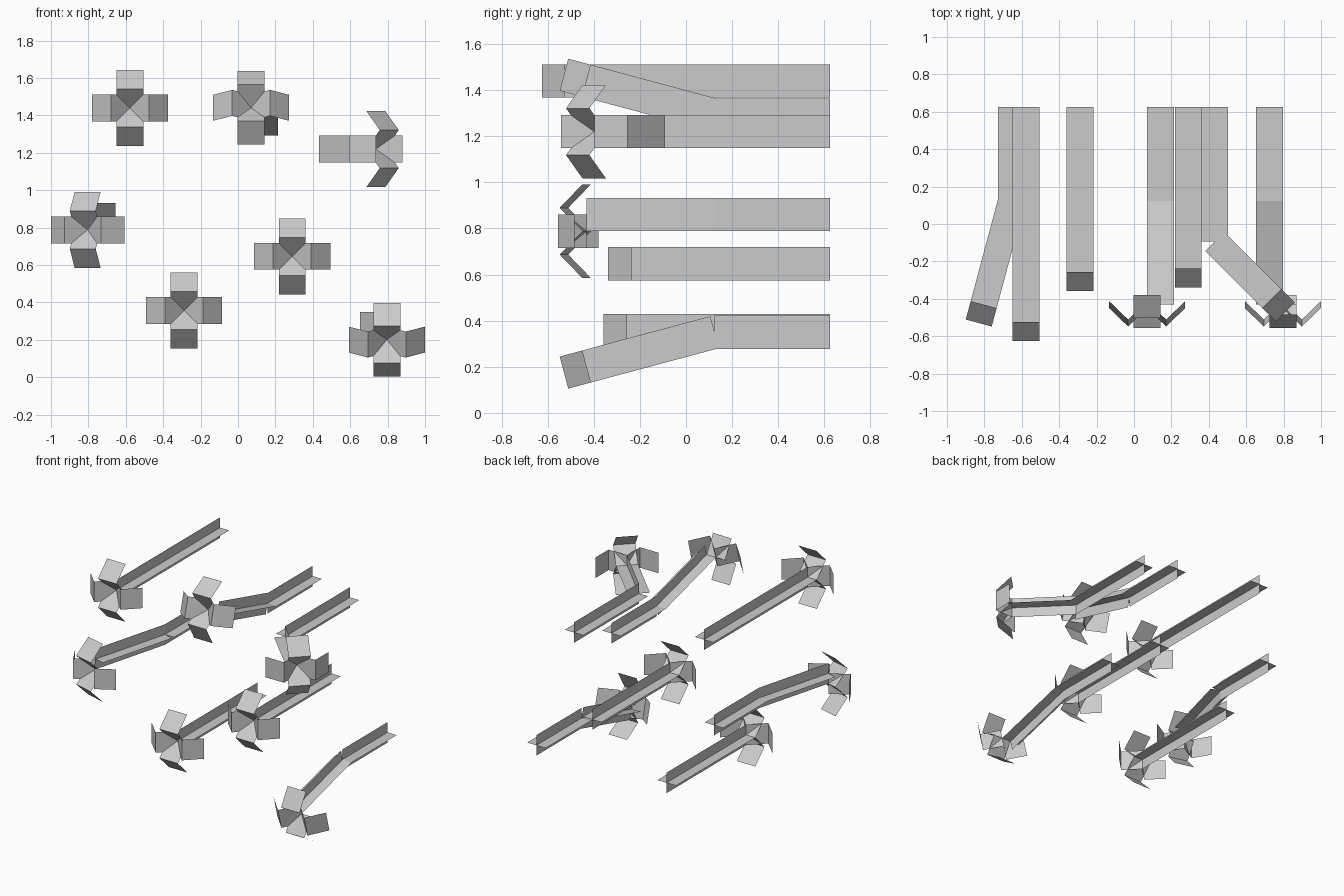
import bpy, bmesh
from math import radians
from mathutils import Matrix, Vector

if "Cube" in bpy.data.objects:
    bpy.data.objects.remove(bpy.data.objects["Cube"])

W = 0.1437          # ribbon width
H = W / 2
D = W * 0.7071      # reach of a 45 degree petal square
BACK = 0.6256       # y of all stem roots


def quad(bm, m, pts):
    bm.faces.new([bm.verts.new(m @ Vector(p)) for p in pts])


def stem(bm, m, y0, y1):
    # two crossed flat ribbons running along y
    quad(bm, m, [(-H, y0, 0), (-H, y1, 0), (H, y1, 0), (H, y0, 0)])
    quad(bm, m, [(0, y0, -H), (0, y1, -H), (0, y1, H), (0, y0, H)])


def blossom(bm, m):
    # four folded petals: forward from the heart, then back out to the tip
    for i in range(4):
        r = m @ Matrix.Rotation(radians(90 * i), 4, 'Y')
        prof = [(0, 0), (D, -D), (2 * D, 0)]
        for (a, ya), (b, yb) in zip(prof, prof[1:]):
            quad(bm, r, [(-H, ya, a), (H, ya, a), (H, yb, b), (-H, yb, b)])


def finish(bm, name):
    bmesh.ops.remove_doubles(bm, verts=bm.verts, dist=1e-5)
    me = bpy.data.meshes.new(name)
    bm.to_mesh(me)
    bm.free()
    bpy.context.collection.objects.link(bpy.data.objects.new(name, me))


# x, z of root, straight end y, bend length, bend axis, angle, blossom offset
plants = [
    (-0.578, 1.44, -0.524, 0, 'X', 0, (0, 0)),
    (0.29, 0.647, -0.237, 0, 'X', 0, (0, 0)),
    (-0.288, 0.357, -0.256, 0, 'X', 0, (0, 0)),
    (0.142, 1.292, 0.124, 4 * W, 'X', -15, (-H, 0)),
    (0.432, 1.22, -0.093, 3 * W, 'Z', 45, (0, 0)),
    (-0.655, 0.86, 0.124, 4 * W, 'Z', -15, (0, -H)),
    (0.724, 0.35, 0.124, 4 * W, 'X', 15, (H, 0)),
]

for n, (x, z, y, length, axis, ang, (ox, oz)) in enumerate(plants, 1):
    bend = Matrix.Translation((x, y, z)) @ Matrix.Rotation(radians(ang), 4, axis)
    # stem, with its bent upper part where there is one
    bm = bmesh.new()
    stem(bm, Matrix.Translation((x, 0, z)), BACK, y)
    if length:
        stem(bm, bend, 0, -length)
    finish(bm, f"stem_{n}")
    # blossom head
    bm = bmesh.new()
    blossom(bm, bend @ Matrix.Translation((ox, -length, oz)))
    finish(bm, f"blossom_{n}")
